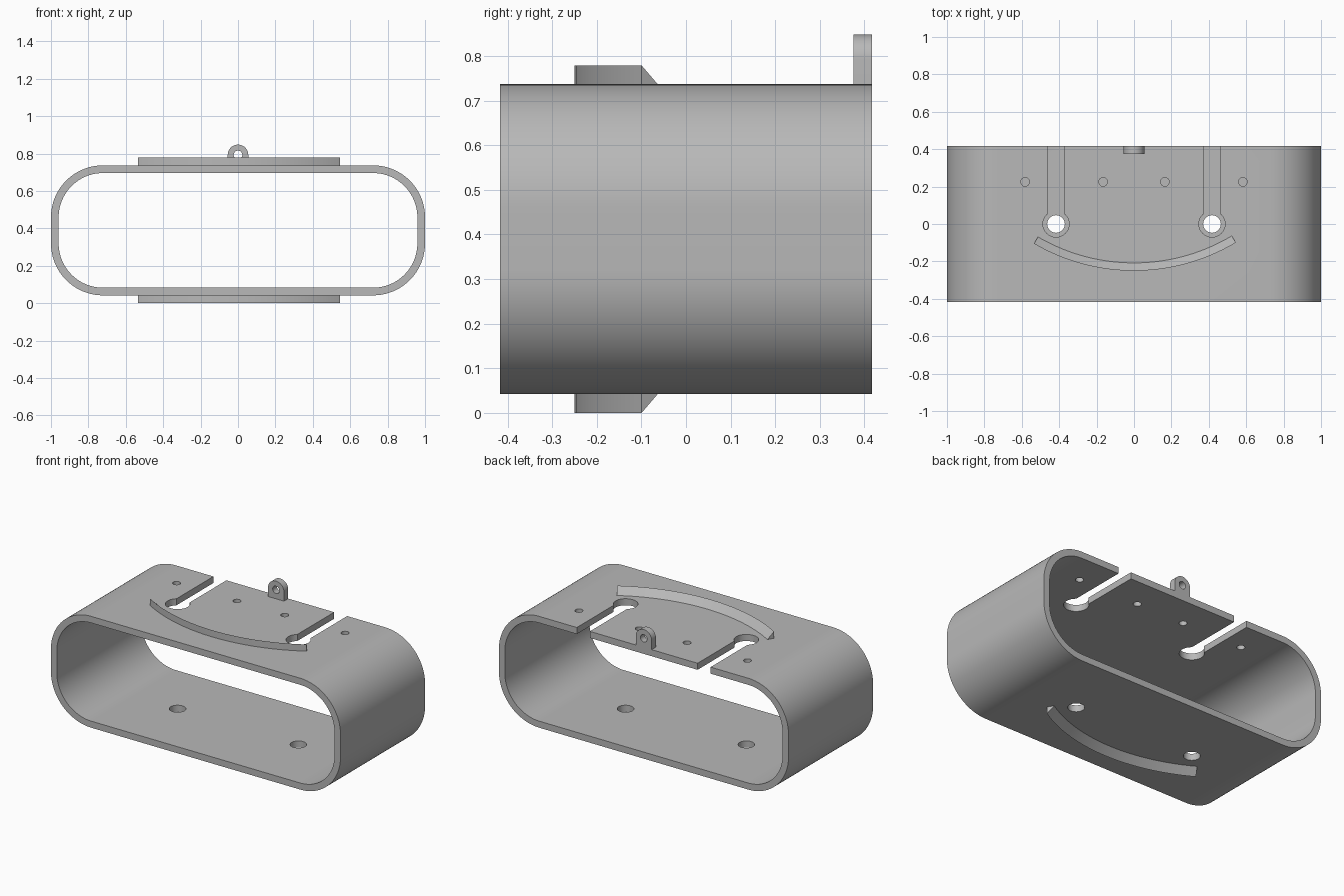
import bpy, bmesh
from math import sin, cos, pi, radians
from mathutils import Vector

if "Cube" in bpy.data.objects:
    bpy.data.objects.remove(bpy.data.objects["Cube"])

grey = bpy.data.materials.new("mid grey")
grey.use_nodes = True
grey.diffuse_color = (0.48, 0.48, 0.48, 1)
grey.node_tree.nodes["Principled BSDF"].inputs["Base Color"].default_value = grey.diffuse_color

HALF_DEPTH = 0.417
BOTTOM, TOP, WALL = 0.042, 0.737, 0.041
MID = (BOTTOM + TOP) / 2


def finish(name, bm):
    bmesh.ops.recalc_face_normals(bm, faces=bm.faces)
    mesh = bpy.data.meshes.new(name)
    bm.to_mesh(mesh)
    bm.free()
    mesh.materials.append(grey)
    obj = bpy.data.objects.new(name, mesh)
    bpy.context.collection.objects.link(obj)
    return obj


def prism(name, points, offset):
    """Extrude a closed outline along an offset vector."""
    bm = bmesh.new()
    face = bm.faces.new([bm.verts.new(p) for p in points])
    new = bmesh.ops.extrude_face_region(bm, geom=[face])["geom"]
    verts = [g for g in new if isinstance(g, bmesh.types.BMVert)]
    bmesh.ops.translate(bm, verts=verts, vec=Vector(offset))
    return finish(name, bm)


def rounded_outline(half_w, half_h, radius, y, steps=24):
    """Rounded rectangle in the XZ plane."""
    points = []
    for i, (sx, sz) in enumerate(((1, 1), (-1, 1), (-1, -1), (1, -1))):
        for k in range(steps + 1):
            a = (i + k / steps) * pi / 2
            points.append((sx * (half_w - radius) + radius * cos(a), y,
                           MID + sz * (half_h - radius) + radius * sin(a)))
    return points


def disc(x, y, z, radius, upright=True, steps=40):
    ring = [(radius * cos(2 * pi * k / steps), radius * sin(2 * pi * k / steps))
            for k in range(steps)]
    return [(x + u, y + v, z) if upright else (x + u, y, z + v) for u, v in ring]


def cut(target, cutter):
    mod = target.modifiers.new("cut", 'BOOLEAN')
    mod.operation, mod.solver, mod.object = 'DIFFERENCE', 'EXACT', cutter
    with bpy.context.temp_override(object=target, active_object=target):
        bpy.ops.object.modifier_apply(modifier=mod.name)
    bpy.data.objects.remove(cutter)


# Hollow rounded sleeve, open at front and back
half_h = (TOP - BOTTOM) / 2
body = prism("sleeve_body", rounded_outline(1, half_h, 0.278, -HALF_DEPTH),
             (0, 2 * HALF_DEPTH, 0))
cut(body, prism("bore_cutter",
                rounded_outline(1 - WALL, half_h - WALL, 0.278 - WALL, -0.6), (0, 1.2, 0)))

# Keyhole slots in the top, screw holes in the bottom, small holes in the top
for side in (-1, 1):
    x = side * 0.417
    cut(body, prism("keyhole_cutter", disc(x, 0, 0.6, 0.07), (0, 0, 0.3)))
    slot = [(x - 0.045, 0, 0.6), (x + 0.045, 0, 0.6), (x + 0.045, 0.6, 0.6), (x - 0.045, 0.6, 0.6)]
    cut(body, prism("slot_cutter", slot, (0, 0, 0.3)))
    cut(body, prism("screw_hole_cutter", disc(x, 0, -0.1, 0.047), (0, 0, 0.3)))
    for hole_x in (0.165, 0.582):
        cut(body, prism("pin_hole_cutter", disc(side * hole_x, 0.225, 0.6, 0.023), (0, 0, 0.3)))


def curved_ridge(name, z, height, steps=40):
    """Wedge section swept along an arc: tall outer wall, sloping inwards."""
    bm = bmesh.new()
    rings = []
    for k in range(steps + 1):
        a = radians(-30.3 + 61.2 * k / steps)
        rings.append([bm.verts.new((r * sin(a), 0.81 - r * cos(a), h))
                      for r, h in ((1.018, z), (1.06, z), (1.06, z + height))])
    for a, b in zip(rings, rings[1:]):
        for i in range(3):
            j = (i + 1) % 3
            bm.faces.new((a[i], a[j], b[j], b[i]))
    bm.faces.new(rings[0])
    bm.faces.new(rings[-1])
    return finish(name, bm)


top_ridge = curved_ridge("top_ridge", TOP, 0.042)
bottom_ridge = curved_ridge("bottom_ridge", BOTTOM, -0.042)

# Round-topped eyelet at the back edge
R, EYE_Z, EYE_Y = 0.055, 0.793, 0.375
outline = [(R, EYE_Y, TOP)]
outline += [(R * cos(pi * k / 24), EYE_Y, EYE_Z + R * sin(pi * k / 24)) for k in range(25)]
outline += [(-R, EYE_Y, TOP)]
eyelet = prism("eyelet", outline, (0, HALF_DEPTH - EYE_Y, 0))
cut(eyelet, prism("eyelet_cutter", disc(0, 0.3, EYE_Z, 0.023, upright=False), (0, 0.2, 0)))

# Smooth curves, crisp edges
for obj in (body, top_ridge, bottom_ridge, eyelet):
    bpy.ops.object.select_all(action='DESELECT')
    obj.select_set(True)
    bpy.context.view_layer.objects.active = obj
    bpy.ops.object.shade_smooth_by_angle(angle=radians(30))
